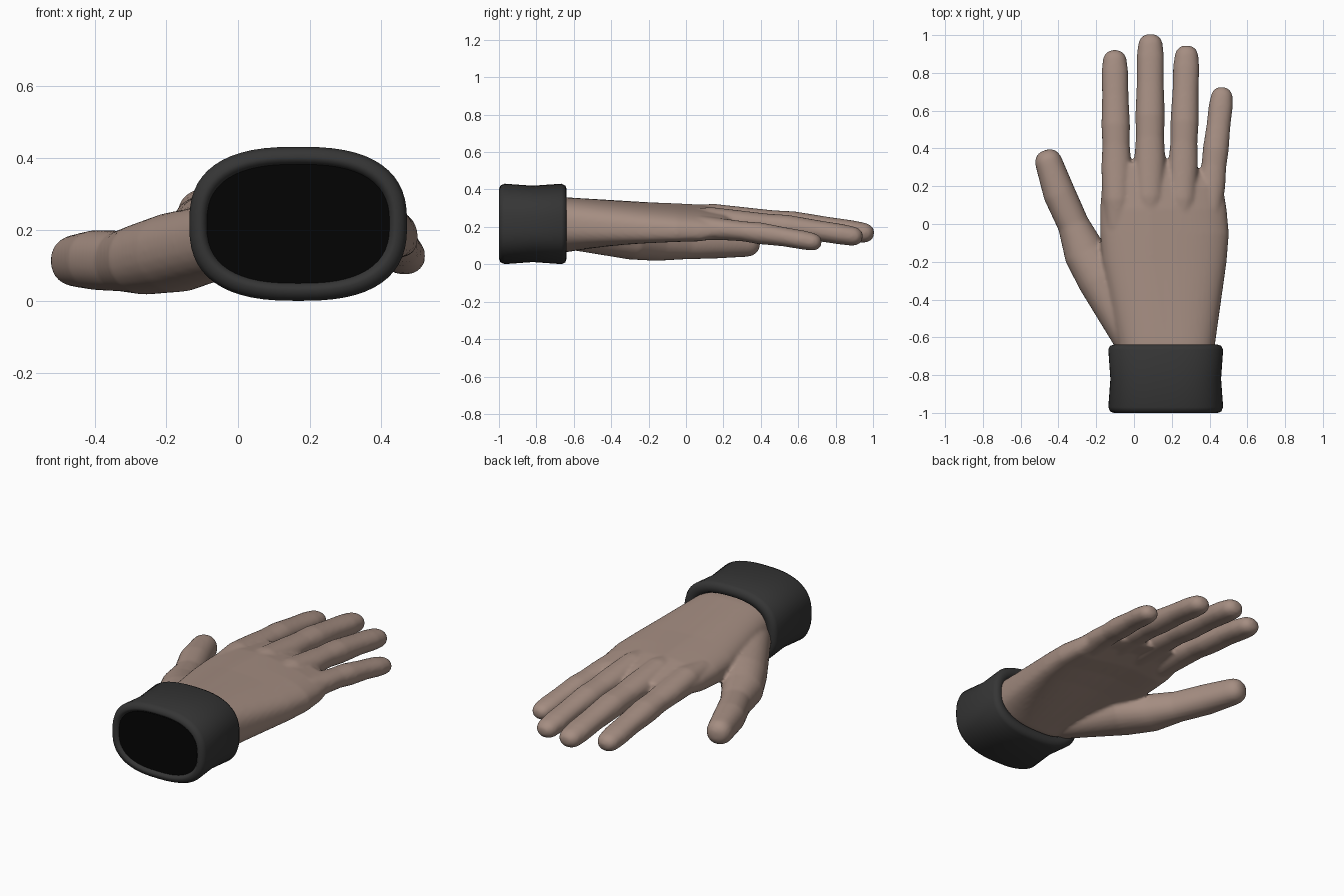
import bpy, bmesh, math
from mathutils import Vector

if "Cube" in bpy.data.objects:
    bpy.data.objects.remove(bpy.data.objects["Cube"])


def material(name, rgb):
    m = bpy.data.materials.new(name)
    m.diffuse_color = (*rgb, 1)
    m.use_nodes = True
    m.node_tree.nodes["Principled BSDF"].inputs["Base Color"].default_value = m.diffuse_color
    return m


SKIN = material("skin", (0.375, 0.268, 0.222))
CLOTH = material("dark_cloth", (0.036, 0.036, 0.036))
BLACK = material("black_lining", (0.0012, 0.0012, 0.0012))


def oval(count, n=2.6):
    """Points of a unit superellipse."""
    pts = []
    for k in range(count):
        c, s = math.cos(2 * math.pi * k / count), math.sin(2 * math.pi * k / count)
        pts.append((math.copysign(abs(c) ** (2 / n), c), math.copysign(abs(s) ** (2 / n), s)))
    return pts


def skin_rings(bm, rings, closed=False):
    rows = [[bm.verts.new(p) for p in r] for r in rings]
    pairs = list(zip(rows, rows[1:]))
    if closed:
        pairs.append((rows[-1], rows[0]))
    for a, b in pairs:
        for i in range(len(a)):
            j = (i + 1) % len(a)
            bm.faces.new((a[i], a[j], b[j], b[i]))
    if not closed:
        bm.faces.new(rows[0])
        bm.faces.new(rows[-1])


def finish(bm, name, mat):
    bmesh.ops.recalc_face_normals(bm, faces=bm.faces)
    me = bpy.data.meshes.new(name)
    bm.to_mesh(me)
    bm.free()
    me.materials.append(mat)
    ob = bpy.data.objects.new(name, me)
    bpy.context.collection.objects.link(ob)
    bpy.ops.object.select_all(action='DESELECT')
    bpy.context.view_layer.objects.active = ob
    ob.select_set(True)
    return ob


def digit(bm, pts, sizes):
    """Tapered blunt-tipped digit through pts, with (half width, half height) sizes."""
    rings = []

    def ring(c, d, w, h):
        side = Vector((d.y, -d.x, 0)).normalized()
        up = side.cross(d).normalized()
        return [c + side * w * u + up * h * v for u, v in oval(24, 2.15)]

    for i, (w, h) in enumerate(sizes):
        d = (pts[min(i + 1, len(pts) - 1)] - pts[max(i - 1, 0)]).normalized()
        rings.append(ring(pts[i], d, w, h))
    for a in (20, 40, 60, 78):     # rounded fingertip
        s, c = math.sin(math.radians(a)), math.cos(math.radians(a)) ** 0.8
        rings.append(ring(pts[-1] + d * w * s, d, w * c, h * c))
    skin_rings(bm, rings)


hand = bmesh.new()

# palm and wrist: y, left x, right x, bottom z, top z; hollowed below, outer edge lower
PALM = [(-0.92, -0.07, 0.41, 0.08, 0.355), (-0.64, -0.085, 0.428, 0.065, 0.358),
        (-0.20, -0.168, 0.490, 0.085, 0.328), (-0.05, -0.179, 0.502, 0.10, 0.320),
        (0.08, -0.179, 0.490, 0.115, 0.312), (0.20, -0.170, 0.470, 0.155, 0.292),
        (0.32, -0.14, 0.30, 0.19, 0.268)]
rings = []
for y, x0, x1, z0, z1 in PALM:
    drop = 0.04 * min(1, max(0, (y + 0.6) / 0.7))
    hollow = 0.058 * max(0, 1 - ((y + 0.1) / 0.42) ** 2)
    rings.append([Vector(((x0 + x1) / 2 + u * (x1 - x0) / 2, y,
                          (z0 + z1) / 2 + v * (z1 - z0) / 2 - drop * max(u, -0.2)
                          + hollow * (1 - u * u) * max(0, -v))) for u, v in oval(48)])
skin_rings(hand, rings)

# one knuckle profile (position, width, height) shared by all four fingers
JOINTS = [(0, 0.85, 0.8), (0.17, 1.04, 1.03), (0.37, 1.06, 0.88), (0.5, 0.97, 0.83),
          (0.62, 1.01, 0.9), (0.8, 0.93, 0.79), (0.94, 0.94, 0.78), (1, 0.86, 0.74)]
# root and tip of the index, middle, ring and little fingers, then half width
FINGERS = [((-0.088, -0.02, 0.245), (-0.102, 0.857, 0.165), 0.075),
           ((0.082, -0.02, 0.252), (0.087, 0.940, 0.170), 0.077),
           ((0.250, -0.02, 0.237), (0.278, 0.882, 0.152), 0.074),
           ((0.382, -0.05, 0.198), (0.464, 0.667, 0.122), 0.068)]
for root, tip, width in FINGERS:
    pts = []
    for t, _, _ in JOINTS:
        p = Vector(root).lerp(Vector(tip), t)
        p.z = root[2] + (tip[2] - root[2]) * t ** 1.8     # gentle downward curl
        pts.append(p)
    digit(hand, pts, [(width * w, width * 0.95 * h) for _, w, h in JOINTS])

# thumb with its fleshy base: x, y, z, half width, half height
THUMB = [(0.01, -0.66, 0.185, 0.09, 0.10), (-0.172, -0.29, 0.137, 0.128, 0.112),
         (-0.262, -0.15, 0.118, 0.112, 0.100), (-0.322, 0.0, 0.112, 0.084, 0.085),
         (-0.395, 0.16, 0.115, 0.086, 0.084), (-0.450, 0.322, 0.113, 0.073, 0.073)]
digit(hand, [Vector(s[:3]) for s in THUMB], [s[3:] for s in THUMB])

# blend palm and digits into one surface
ob = finish(hand, "hand", SKIN)
m = ob.modifiers.new("fuse", 'REMESH')
m.mode = 'VOXEL'
m.voxel_size = 0.01
m.use_smooth_shade = True
m = ob.modifiers.new("soften", 'SMOOTH')
m.factor = 0.5
m.iterations = 6


# sleeve cuff: a rounded wall section of (y, inset) swept round an oval
def cuff_ring(y, inset):
    return [Vector((0.168 + u * (0.304 - inset), y, 0.216 + v * (0.215 - inset)))
            for u, v in oval(56)]


WALL = [(-0.998, 0.038), (-1.0, 0.028), (-0.992, 0.01), (-0.97, 0), (-0.82, 0.011),
        (-0.665, 0), (-0.645, 0.01), (-0.638, 0.03), (-0.641, 0.055), (-0.66, 0.066),
        (-0.70, 0.06), (-0.985, 0.049)]
cuff = bmesh.new()
skin_rings(cuff, [cuff_ring(*p) for p in WALL], closed=True)
finish(cuff, "cuff", CLOTH)
bpy.ops.object.shade_smooth_by_angle(angle=math.radians(60))

# dark plug closing the sleeve opening
plug = bmesh.new()
skin_rings(plug, [cuff_ring(-0.986, 0.049), cuff_ring(-0.978, 0.049)])
finish(plug, "sleeve_opening", BLACK)
